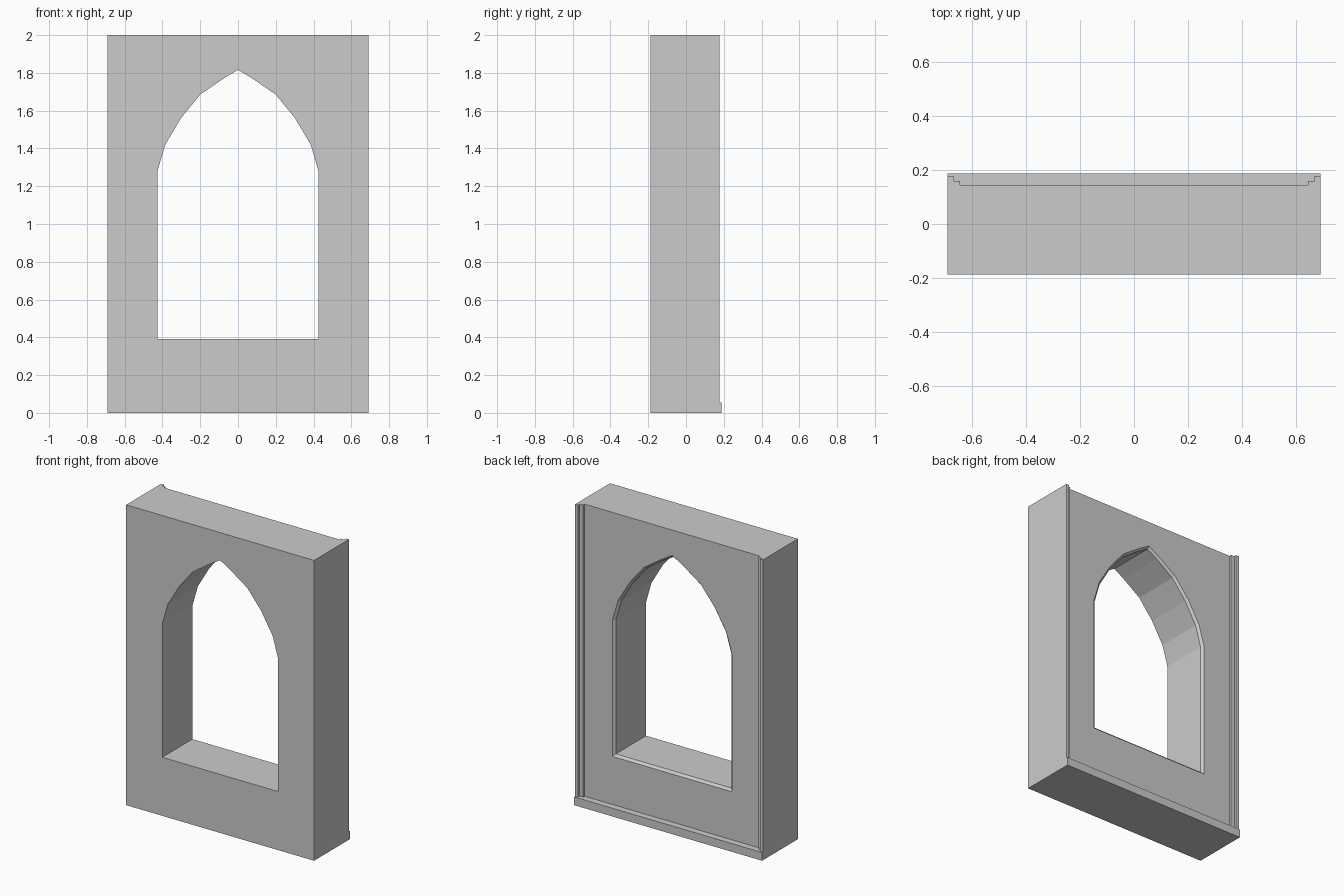
import bpy, bmesh

if "Cube" in bpy.data.objects:
    bpy.data.objects.remove(bpy.data.objects["Cube"])

HALF_W, FRONT, WALL_BACK, HEIGHT = 0.692, -0.188, 0.144, 2.0
BASE_BACK, BASE_H = 0.188, 0.055


def loft(name, rings):
    """Closed solid through matching rings of 3D points."""
    bm = bmesh.new()
    loops = [[bm.verts.new(p) for p in ring] for ring in rings]
    n = len(loops[0])
    for a, b in zip(loops, loops[1:]):
        for i in range(n):
            j = (i + 1) % n
            bm.faces.new((a[i], a[j], b[j], b[i]))
    bm.faces.new(loops[0])
    bm.faces.new(loops[-1])
    bmesh.ops.recalc_face_normals(bm, faces=bm.faces)
    mesh = bpy.data.meshes.new(name)
    bm.to_mesh(mesh)
    bm.free()
    obj = bpy.data.objects.new(name, mesh)
    bpy.context.collection.objects.link(obj)
    return obj


def prism(name, plan, z0, z1):
    return loft(name, [[(x, y, z) for x, y in plan] for z in (z0, z1)])


def rect(y0, y1):
    return [(-HALF_W, y0), (HALF_W, y0), (HALF_W, y1), (-HALF_W, y1)]


# Wall slab
wall = prism("wall", rect(FRONT, WALL_BACK), 0, HEIGHT)

# Pointed-arch opening, flaring into a small chamfer at the back
half = [(0.426, 0.39), (0.426, 1.28), (0.386, 1.418), (0.302, 1.56),
        (0.2, 1.685), (0.072, 1.773)]
arch = half + [(0, 1.816)] + [(-x, z) for x, z in reversed(half)]
flare = [(x * 1.035, 1.1 + (z - 1.1) * 1.021) for x, z in arch]
sections = [(-0.4, arch), (WALL_BACK - 0.015, arch),
            (WALL_BACK, flare), (0.4, flare)]
cutter = loft("opening_cutter", [[(x, y, z) for x, z in s] for y, s in sections])
cutter.hide_render = True
cutter.hide_set(True)
cut = wall.modifiers.new("opening", 'BOOLEAN')
cut.operation = 'DIFFERENCE'
cut.solver = 'EXACT'
cut.object = cutter

# Plinth along the foot of the back
prism("back_plinth", rect(WALL_BACK, BASE_BACK), 0, BASE_H)

# Stepped edge mouldings, mirrored left and right
step = [(HALF_W, WALL_BACK), (HALF_W, 0.178), (0.671, 0.178),
        (0.671, 0.160), (0.646, 0.160), (0.646, WALL_BACK)]
moulding = prism("edge_mouldings", step, BASE_H, HEIGHT)
moulding.modifiers.new("mirror", 'MIRROR').use_axis[0] = True
